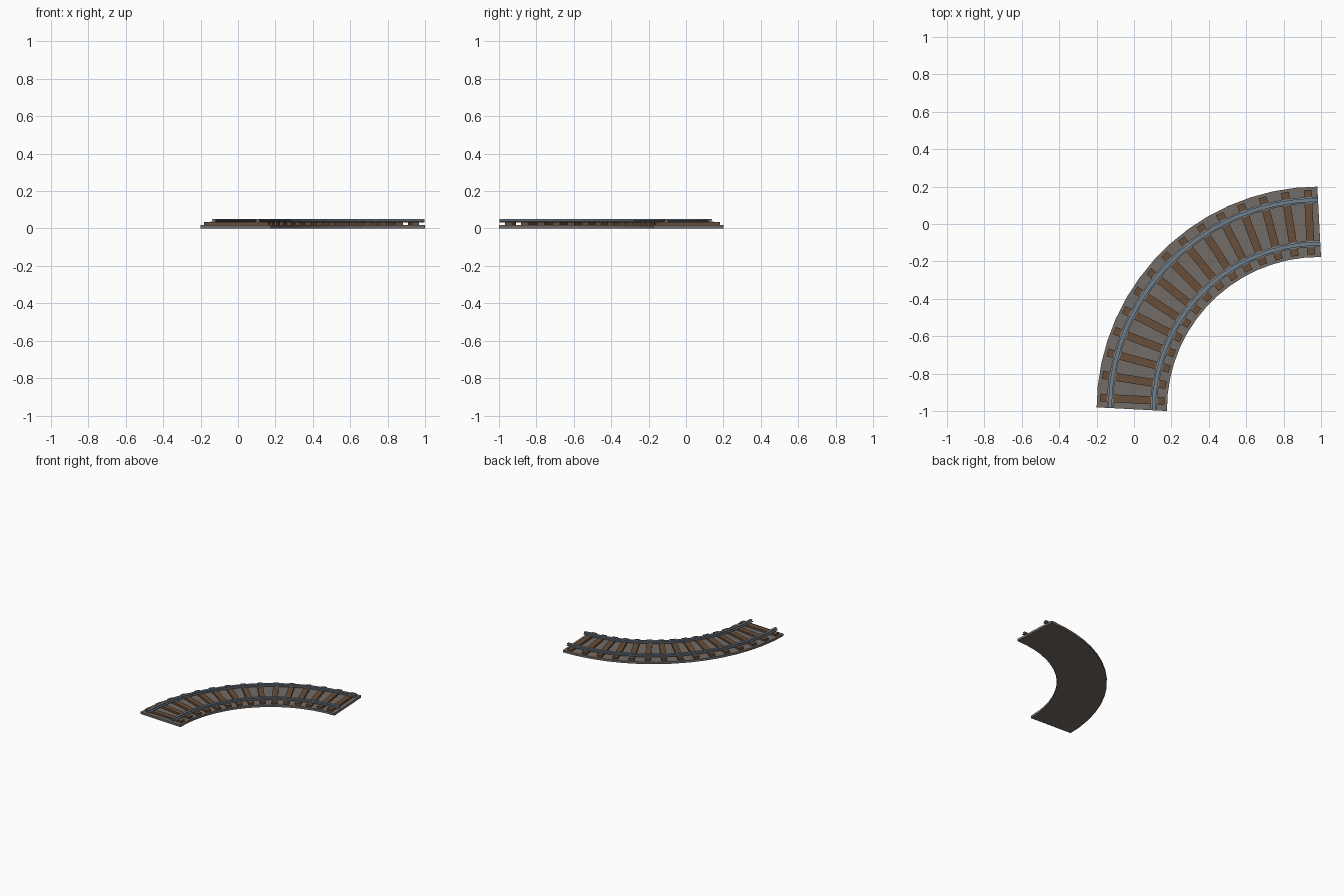
import bpy, bmesh
from math import radians, sin, cos
from mathutils import Matrix, Vector

if "Cube" in bpy.data.objects:
    bpy.data.objects.remove(bpy.data.objects["Cube"])

CENTRE = Vector((0.99, -0.99, 0))
RADIUS = 1.002
COUNT = 15
STEP = radians(90 / COUNT)


def material(name, rgb):
    m = bpy.data.materials.new(name)
    m.use_nodes = True
    m.diffuse_color = (*rgb, 1)
    bsdf = m.node_tree.nodes["Principled BSDF"]
    bsdf.inputs["Base Color"].default_value = (*rgb, 1)
    bsdf.inputs["Roughness"].default_value = 0.8
    return m


gravel = material("gravel grey", (0.17, 0.15, 0.135))
wood = material("sleeper brown", (0.14, 0.076, 0.041))
steel = material("rail steel", (0.17, 0.215, 0.26))


def finish(name, bm, mat):
    bmesh.ops.recalc_face_normals(bm, faces=bm.faces)
    me = bpy.data.meshes.new(name)
    bm.to_mesh(me)
    bm.free()
    me.materials.append(mat)
    ob = bpy.data.objects.new(name, me)
    bpy.context.collection.objects.link(ob)
    return ob


def frame(angle):
    """Outward direction on the quarter bend; zero points to -x."""
    return Vector((-cos(angle), sin(angle), 0))


def sweep(name, profile, mat):
    """Carry a closed (offset, height) profile along the straight-segment bend."""
    bm = bmesh.new()
    rings = []
    for i in range(COUNT + 1):
        point = CENTRE + RADIUS * frame(i * STEP)
        # end cuts are square to their segment, inner joints are mitred
        if i == 0:
            out = frame(STEP / 2)
        elif i == COUNT:
            out = frame((COUNT - 0.5) * STEP)
        else:
            out = frame(i * STEP) / cos(STEP / 2)
        rings.append([bm.verts.new(point + out * u + Vector((0, 0, z)))
                      for u, z in profile])
    n = len(profile)
    for a, b in zip(rings, rings[1:]):
        for k in range(n):
            bm.faces.new((a[k], a[(k + 1) % n], b[(k + 1) % n], b[k]))
    bm.faces.new(rings[0])
    bm.faces.new(rings[-1])
    return finish(name, bm, mat)


# Gravel bed
sweep("gravel_bed", [(-0.188, 0), (0.188, 0), (0.188, 0.018), (-0.188, 0.018)], gravel)

# Rails: wide foot, thin web and head
half = [(0.017, 0.033), (0.017, 0.037), (0.005, 0.039),
        (0.005, 0.043), (0.010, 0.044), (0.010, 0.050)]
section = half + [(-u, z) for u, z in reversed(half)]
for name, offset in (("outer_rail", 0.117), ("inner_rail", -0.117)):
    sweep(name, [(u + offset, z) for u, z in section], steel)

# One sleeper in the middle of each straight segment
bm = bmesh.new()
for i in range(COUNT):
    angle = (i + 0.5) * STEP
    place = CENTRE + frame(angle) * RADIUS * cos(STEP / 2) + Vector((0, 0, 0.025))
    mat = (Matrix.Translation(place) @ Matrix.Rotation(-angle, 4, "Z")
           @ Matrix.Diagonal((0.344, 0.042, 0.017, 1)))
    bmesh.ops.create_cube(bm, size=1, matrix=mat)
finish("sleepers", bm, wood)
